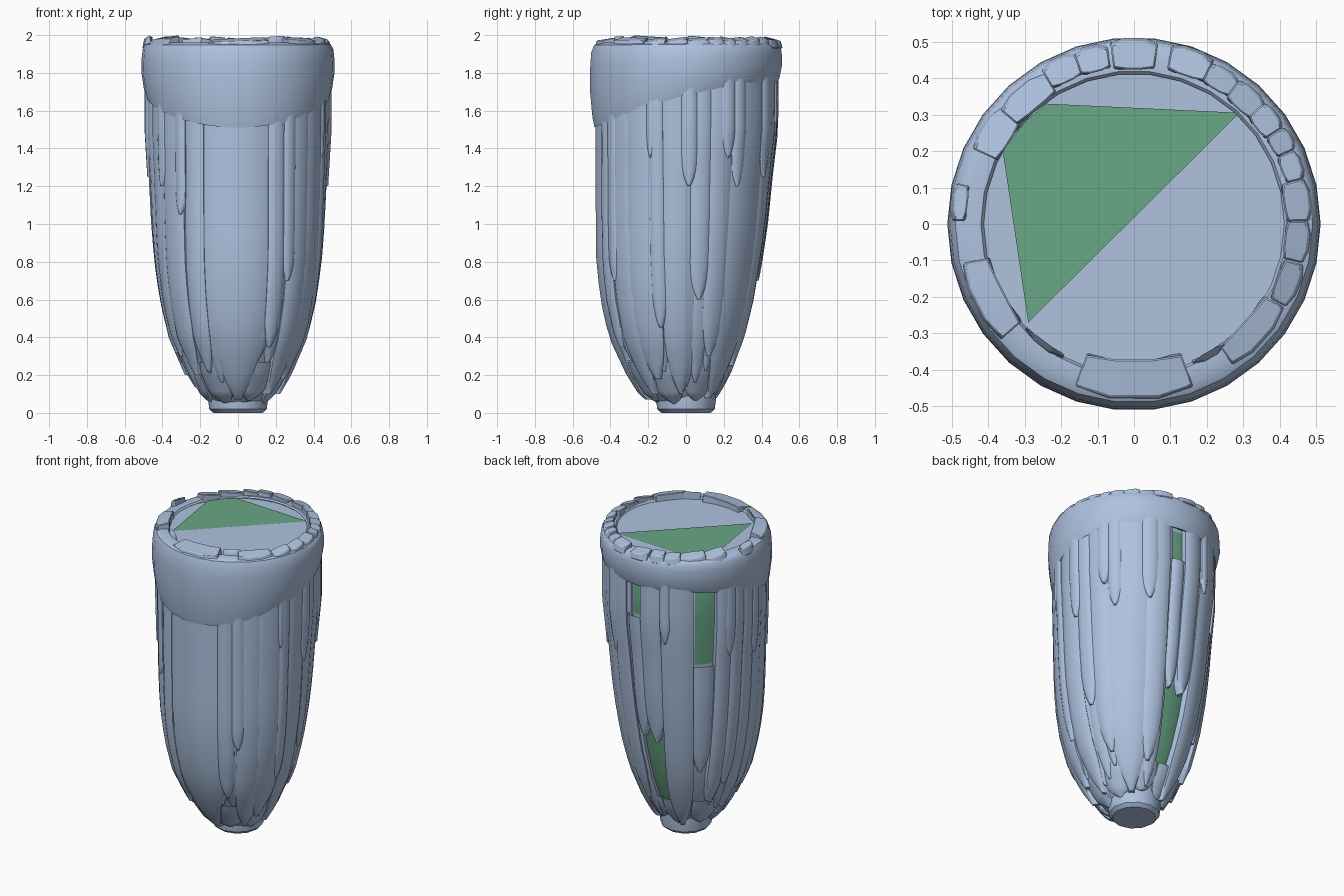
import bpy, bmesh, math, random
from math import sin, cos, radians, degrees

random.seed(4)
if "Cube" in bpy.data.objects:
    bpy.data.objects.remove(bpy.data.objects["Cube"], do_unlink=True)


def material(name, rgb):
    m = bpy.data.materials.new(name)
    m.use_nodes = True
    m.diffuse_color = (*rgb, 1)
    m.node_tree.nodes["Principled BSDF"].inputs["Base Color"].default_value = (*rgb, 1)
    return m


GREY = material("pale steel blue", (0.42, 0.54, 0.74))
GREEN = material("leaf green", (0.14, 0.39, 0.24))


def finish(bm, name, mats=(GREY,), angle=35, bevel=0):
    bmesh.ops.remove_doubles(bm, verts=bm.verts, dist=0.0005)
    bmesh.ops.recalc_face_normals(bm, faces=bm.faces)
    me = bpy.data.meshes.new(name)
    bm.to_mesh(me)
    bm.free()
    for m in mats:
        me.materials.append(m)
    ob = bpy.data.objects.new(name, me)
    bpy.context.collection.objects.link(ob)
    if bevel:
        mod = ob.modifiers.new("worn_edges", 'BEVEL')
        mod.width, mod.segments = bevel, 1
    bpy.ops.object.select_all(action='DESELECT')
    ob.select_set(True)
    bpy.context.view_layer.objects.active = ob
    bpy.ops.object.shade_smooth_by_angle(angle=radians(angle))


def grid(rows, closed=False, caps=False):
    """Skin rows of points into a sheet or tube."""
    bm = bmesh.new()
    vs = [[bm.verts.new(p) for p in row] for row in rows]
    n = len(vs[0])
    for a, b in zip(vs, vs[1:]):
        for i in range(n if closed else n - 1):
            j = (i + 1) % n
            bm.faces.new((a[i], a[j], b[j], b[i]))
    if caps:
        bm.faces.new(vs[0])
        bm.faces.new(vs[-1])
    return bm


def polar(r, deg, z):
    return (r * cos(radians(deg)), r * sin(radians(deg)), z)


# Body outline: height, front radius, back radius
OUTLINE = [(0.03, .17, .14), (0.1, .255, .195), (0.2, .32, .25), (0.4, .415, .325), (0.6, .46, .375),
           (0.8, .482, .41), (1.0, .485, .44), (1.25, .485, .465), (1.5, .485, .495), (1.8, .485, .495)]


def body_radius(deg, z):
    w = (1 - sin(radians(deg))) / 2
    z = max(OUTLINE[0][0], min(z, OUTLINE[-1][0]))
    for (z0, f0, b0), (z1, f1, b1) in zip(OUTLINE, OUTLINE[1:]):
        if z <= z1:
            t = (z - z0) / (z1 - z0)
            return w * (f0 + t * (f1 - f0)) + (1 - w) * (b0 + t * (b1 - b0))


# Core, green where it is bared between the feathers
levels = [.05, .12, .2, .3, .4, .5, .6, .76, .9, 1.1, 1.24, 1.54, 1.75]
rows = [[polar(body_radius(a, z) - .05, a, z) for a in range(0, 360, 3)] for z in levels]
rows += [[polar(.418, a, z) for a in range(0, 360, 3)] for z in (1.85, 1.945)]
bm = grid(rows, True, True)
BARE = [(77, 105, .2, .78), (81, 90, 1.5, 1.76), (131, 147, 1.2, 1.76)]
for f in bm.faces:
    c = f.calc_center_median()
    deg = degrees(math.atan2(c.y, c.x)) % 360
    if len(f.verts) == 4 and any(a < deg < b and lo < c.z < hi for a, b, lo, hi in BARE):
        f.material_index = 1
finish(bm, "core", (GREY, GREEN))

# Green plate set in the top
bm = bmesh.new()
corners = [(-.36, .2), (-.29, -.27), (.29, .305), (-.24, .33), (-.3, .28)]
bm.faces.new([bm.verts.new((x, y, 1.95)) for x, y in corners])
finish(bm, "top_plate", (GREEN,))


# Feathers: curved slats that hang down the body and end in a rounded tip
def feather(name, deg, half, tip, top=1.8, lift=0.0):
    rows, steps = [], 16
    taper = min(.04 + .025 * half, .5 * (top - tip))
    for k in range(steps + 1):
        s = 1 - (1 - k / steps) ** 1.8
        z = top + (tip - top) * s
        d = max(0, min(1, (z - tip) / taper))
        # Keep the slat broad where the body narrows
        spread = (.485 / body_radius(deg, z)) ** .5
        width = half * spread * max(.2, (1 - (1 - d) ** 2) ** .6)
        row = []
        for i, u in enumerate((-1, -1, -.75, -.3, .3, .75, 1, 1)):
            a = deg + u * width
            r = body_radius(a, z) + lift - .014 * abs(u) ** 3
            if i in (0, 7):
                r -= .05
            row.append(polar(r, a, z))
        rows.append(row)
    rows.append([polar(body_radius(deg, tip) + lift - .06, deg, tip + .01)] * 8)
    finish(grid(rows), name, angle=40)


# Long outer feathers: direction, half width, tip height
LONG = [(270, 21, .07), (240, 7, .22), (222, 10, .2), (205, 9, .3), (190, 8, .32),
        (177, 7, .2), (165, 6, .4), (154, 6.5, .27), (118.5, 12, .08), (98, 8, .7),
        (68, 9, .25), (45, 18, .08), (24, 9, .3), (10, 7, .6), (353, 10, .1), (340, 5, .45),
        (328, 13, .18), (314, 10, .1), (296, 6, .35)]
for n, (deg, half, tip) in enumerate(LONG):
    feather(f"long_feather_{n + 1}", deg, half, tip, lift=random.uniform(-.006, .004))
feather("low_feather_left", 84, 5.5, .72, top=1.54, lift=-.01)
feather("low_feather_right", 139, 8, .5, top=1.24, lift=-.01)

# Short feathers overlapping the long ones
SHORT = [(230, 4, 1.05), (212, 4, 1.2), (184, 5, 1.25), (158, 5, 1.3), (62, 6, 1.25),
         (36, 5, 1.2), (28, 5, 1.35), (2, 5, 1.2), (337, 3, 1.35), (305, 5, .7), (110, 4, 1.4)]
for n, (deg, half, tip) in enumerate(SHORT):
    feather(f"short_feather_{n + 1}", deg, half, tip, lift=.006)

# Under layer closing the gaps
for n, deg in enumerate(range(0, 360, 12)):
    if abs(deg - 91) > 18 and abs(deg - 140) > 14:
        feather(f"under_feather_{n + 1}", deg, 8, random.uniform(.1, .3), lift=-.018)


# Collar: its lower edge dips toward the front
def collar_edge(deg):
    t = max(0, min(1, .5 + .5 * sin(radians(deg))))
    return 1.51 + .24 * (1 - (1 - t) ** 1.8)


section = [(.45, 0, .02), (.487, 0, 0), (.498, .12, 0), (.512, .45, 0), (.51, .7, 0), (.505, .88, 0),
           (.49, .97, 0), (.465, 1, 0), (.42, 1, 0), (.412, .96, 0)]
rows = []
for r, t, up in section:
    rows.append([polar(r, a, collar_edge(a) * (1 - t) + 1.96 * t + up) for a in range(0, 360, 12)])
finish(grid(rows, True), "collar", angle=40)

# Rim stones: direction, half width, inner and outer radius
STONES = [(270, 20, .375, .488), (318, 13, .405, .485), (339, 7.5, .42, .49), (354, 7, .415, .49),
          (8, 7, .415, .495), (20, 5, .43, .495), (29, 4, .43, .5), (38, 5, .425, .5),
          (48, 6, .425, .5), (59, 5.5, .43, .5), (71, 7, .43, .51), (90, 7.5, .425, .512),
          (104, 5.5, .43, .505), (115, 6, .43, .505), (130, 9.5, .415, .495), (147, 8, .41, .5),
          (173, 6, .46, .508), (207, 14, .405, .495), (233, 9, .405, .43), (300, 7, .405, .43)]
for n, (deg, half, r0, r1) in enumerate(STONES):
    h0, h1 = random.uniform(1.975, 1.992), random.uniform(1.985, 2.0)
    rows = []
    for u in (-1, -.4, .4, 1):
        a, z = deg + u * half, h0 + (h1 - h0) * (u + 1) / 2
        pinch = .008 * (abs(u) == 1)
        rows.append([polar(r0, a, 1.93), polar(r1 - pinch, a, 1.93),
                     polar(r1 - .01 - pinch, a, z - .015), polar(r0 + pinch, a, z)])
    finish(grid(rows, True, True), f"rim_stone_{n + 1}", angle=25, bevel=.004)

# Foot stub and the chips around it
rows = [[polar(r, a, z) for a in range(0, 360, 30)]
        for r, z in ((.13, 0), (.152, .02), (.16, .08), (.16, .2))]
finish(grid(rows, True, True), "foot", angle=30)
for n, deg in enumerate(range(20, 380, 45)):
    feather(f"foot_chip_{n + 1}", deg, 16, random.uniform(.04, .1), top=.27, lift=-.025)
